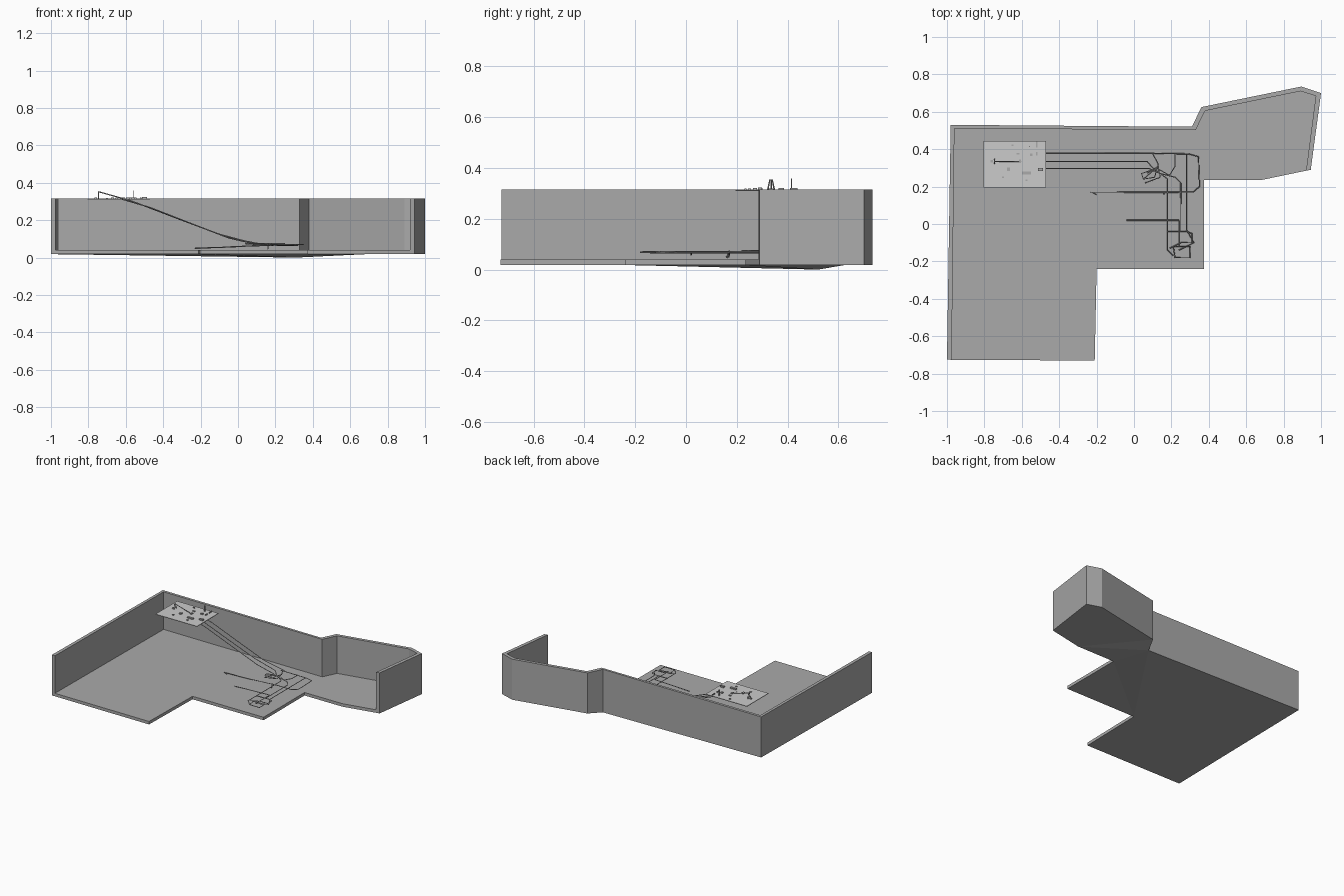
import bpy, bmesh

if "Cube" in bpy.data.objects:
    bpy.data.objects.remove(bpy.data.objects["Cube"])

def material(name, v):
    m = bpy.data.materials.new(name)
    m.diffuse_color = (v, v, v, 1)
    m.use_nodes = True
    m.node_tree.nodes["Principled BSDF"].inputs["Base Color"].default_value = m.diffuse_color
    return m

DARK = material("dark_grey", 0.4)

def mesh_object(name, bm, mat=None):
    bmesh.ops.recalc_face_normals(bm, faces=bm.faces)
    me = bpy.data.meshes.new(name)
    bm.to_mesh(me)
    bm.free()
    ob = bpy.data.objects.new(name, me)
    bpy.context.collection.objects.link(ob)
    if mat:
        me.materials.append(mat)
    return ob

def box(name, centre, size, mat=None):
    bm = bmesh.new()
    bmesh.ops.create_cube(bm, size=1)
    bmesh.ops.scale(bm, vec=size, verts=bm.verts)
    bmesh.ops.translate(bm, vec=centre, verts=bm.verts)
    return mesh_object(name, bm, mat)

def pipe(name, paths, radius=0.003):
    cu = bpy.data.curves.new(name, 'CURVE')
    cu.dimensions = '3D'
    cu.bevel_depth = radius
    cu.bevel_resolution = 0
    cu.use_fill_caps = True
    for pts in paths:
        sp = cu.splines.new('POLY')
        sp.points.add(len(pts) - 1)
        for p, co in zip(sp.points, pts):
            p.co = (*co, 1)
    ob = bpy.data.objects.new(name, cu)
    bpy.context.collection.objects.link(ob)
    cu.materials.append(DARK)
    return ob

# Room shell: floor slab with walls on the left, back and right end
OUTER = [(-1, -.725), (-.98, .53), (.31, .52), (.36, .625), (.895, .735), (1, .70), (.945, .29)]
INNER = [(-.975, -.726), (-.96, .51), (.33, .503), (.38, .605), (.89, .71), (.972, .685), (.92, .285)]
FRONT = [(.68, .235), (.375, .235), (.375, -.24), (-.2, -.24), (-.21, -.73)]
BASE, FLOOR, TOP = 0.018, 0.04, 0.315

bm = bmesh.new()
def ring(pts, z):
    return [bm.verts.new((x, y, z)) for x, y in pts]
ob_, ot = ring(OUTER, BASE), ring(OUTER, TOP)
inf, it = ring(INNER, FLOOR), ring(INNER, TOP)
fb, ft = ring(FRONT, BASE), ring(FRONT, FLOOR)
ib0, ib6 = ring([INNER[0], INNER[-1]], BASE)
ob_[2].co.z = 0.0                                  # underside dips at the jog
for i in range(len(OUTER) - 1):
    bm.faces.new((ob_[i], ob_[i + 1], ot[i + 1], ot[i]))
    bm.faces.new((ot[i], ot[i + 1], it[i + 1], it[i]))
    bm.faces.new((it[i], it[i + 1], inf[i + 1], inf[i]))
for i, low in ((0, ib0), (-1, ib6)):               # wall end caps
    bm.faces.new((ob_[i], ot[i], it[i], inf[i], low))
low_edge, high_edge = [ib6] + fb + [ib0], [inf[-1]] + ft + [inf[0]]
for i in range(len(low_edge) - 1):                 # open front floor edge
    bm.faces.new((low_edge[i], low_edge[i + 1], high_edge[i + 1], high_edge[i]))
bm.faces.new(inf + ft)
bottom = bm.faces.new(ob_ + low_edge)
bmesh.ops.triangulate(bm, faces=[bottom])
mesh_object("room_shell", bm, DARK)

# Raised platform in the back left corner
box("platform", (-.6375, .32, .312), (.335, .25, .004))

# Small fittings on the platform: x, y, width, depth, height
FITTINGS = [(-.575, .272, .048, .016, .008), (-.50, .292, .026, .016, .010),
            (-.67, .293, .016, .018, .008), (-.61, .335, .012, .02, .006),
            (-.55, .37, .014, .012, .008), (-.52, .425, .006, .03, .008),
            (-.52, .375, .006, .02, .008), (-.62, .375, .018, .008, .006),
            (-.575, .235, .012, .008, .006), (-.76, .335, .012, .012, .006),
            (-.70, .25, .010, .010, .005), (-.65, .42, .012, .008, .006)]
for x, y, w, d, h in FITTINGS:
    box("platform_fitting", (x, y, .314 + h / 2), (w, d, h), DARK)
box("platform_pole", (-.56, .415, .336), (.005, .005, .044), DARK)

# A-frame holding the centre cable
pipe("cable_frame", [[(-.745, .322, .314), (-.745, .33, .353), (-.745, .34, .353), (-.745, .348, .314)]])

# Three sagging cables down to the floor pipework
pipe("centre_cable", [[(-.745, .335, .352), (-.57, .335, .303), (-.3, .335, .2),
                       (-.1, .335, .125), (.07, .335, .08)]])
for y, end in ((.378, .11), (.297, .08)):
    pipe("side_cable", [[(-.62, y, .312), (-.47, y, .268), (-.25, y, .182),
                         (-.05, y, .105), (end, y, .075)]])

# Floor pipework, mostly level
def flat(z, *pts):
    return [(x, y, z) for x, y in pts]

pipe("outer_pipe_loop", [
    flat(.07, (.08, .378), (.29, .375), (.345, .36), (.35, .2), (.315, .17), (.18, .17)),
    flat(.066, (.28, .375), (.28, -.03), (.32, -.10), (.24, -.14)),
])
pipe("long_pipes", [
    flat(.07, (.18, .24), (.18, -.14), (.21, -.17)),
    flat(.068, (.25, .22), (.25, -.04), (.18, -.04)),
    flat(.066, (.24, .02), (.24, -.12), (.2, -.12)),
    flat(.07, (.18, -.04), (.28, -.04)),
])
pipe("end_pipe_loop", [
    flat(.068, (.21, -.12), (.30, -.12), (.30, -.18), (.22, -.18), (.21, -.12)),
    flat(.07, (.19, -.13), (.25, -.10), (.31, -.10), (.31, -.05), (.28, -.04)),
])
pipe("feed_pipes", [
    [(-.2, .158, .05), (-.23, .17, .05), (-.05, .17, .056), (.2, .17, .07)],
    [(-.04, .02, .058), (.24, .02, .068)],
    [(.16, .16, .045), (.16, .17, .075)],
])

# Angled junction between the cables and the floor pipes
pipe("pipe_junction", [
    flat(.074, (.07, .335), (.10, .30), (.18, .24)),
    flat(.074, (.08, .297), (.14, .27), (.22, .25), (.25, .22)),
    flat(.074, (.10, .375), (.13, .32), (.11, .25), (.05, .24), (.04, .27), (.10, .29)),
    flat(.072, (.05, .24), (.12, .30), (.19, .26), (.22, .31), (.22, .378)),
    flat(.072, (.06, .22), (.14, .25), (.13, .31), (.07, .27)),
])
